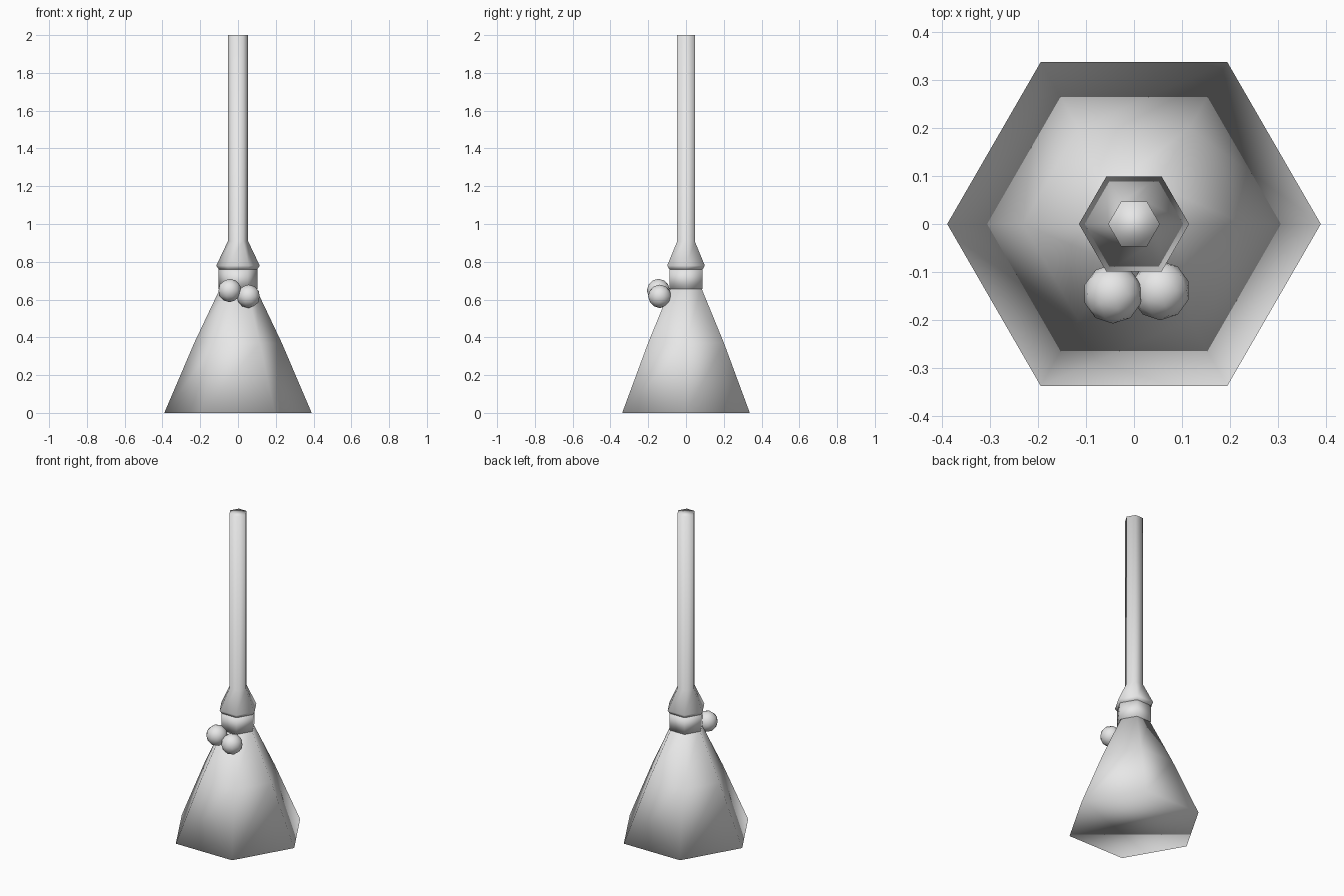
import bpy
import bmesh
import math

cube = bpy.data.objects.get("Cube")
if cube:
    bpy.data.objects.remove(cube, do_unlink=True)

# Single grey finish
grey = bpy.data.materials.new("plain_grey")
grey.use_nodes = True
grey.diffuse_color = (0.8, 0.8, 0.8, 1)
grey.node_tree.nodes["Principled BSDF"].inputs["Base Color"].default_value = (0.8, 0.8, 0.8, 1)


def finish(name, bm):
    """Turn a bmesh into a fully smooth-shaded object."""
    bmesh.ops.recalc_face_normals(bm, faces=bm.faces)
    for face in bm.faces:
        face.smooth = True
    mesh = bpy.data.meshes.new(name)
    bm.to_mesh(mesh)
    bm.free()
    mesh.materials.append(grey)
    obj = bpy.data.objects.new(name, mesh)
    bpy.context.collection.objects.link(obj)
    return obj


def hex_lathe(name, profile, sides=6):
    """Stack hexagonal rings (radius, height), corners on the x axis, ends capped."""
    bm = bmesh.new()
    rings = []
    for r, z in profile:
        angles = [2 * math.pi * i / sides for i in range(sides)]
        rings.append([bm.verts.new((r * math.cos(a), r * math.sin(a), z)) for a in angles])
    for low, high in zip(rings, rings[1:]):
        for i in range(sides):
            j = (i + 1) % sides
            bm.faces.new((low[i], low[j], high[j], high[i]))
    bm.faces.new(rings[0][::-1])
    bm.faces.new(rings[-1])
    return finish(name, bm)


def ball(name, centre, radius):
    bm = bmesh.new()
    bmesh.ops.create_icosphere(bm, subdivisions=2, radius=radius)
    obj = finish(name, bm)
    obj.location = centre
    return obj


# Flared brush head
hex_lathe("bristles", [(0.39, 0.0), (0.232, 0.37), (0.092, 0.665)])

# Binding band around the neck
hex_lathe("binding_band", [(0.102, 0.655), (0.102, 0.76)])

# Handle with its flared sleeve at the lower end
hex_lathe("handle", [(0.1, 0.757), (0.115, 0.78), (0.054, 0.908), (0.054, 2.0)])

# Two beads hanging at the front
ball("right_bead", (-0.044, -0.146, 0.648), 0.062)
ball("left_bead", (0.055, -0.139, 0.617), 0.062)
